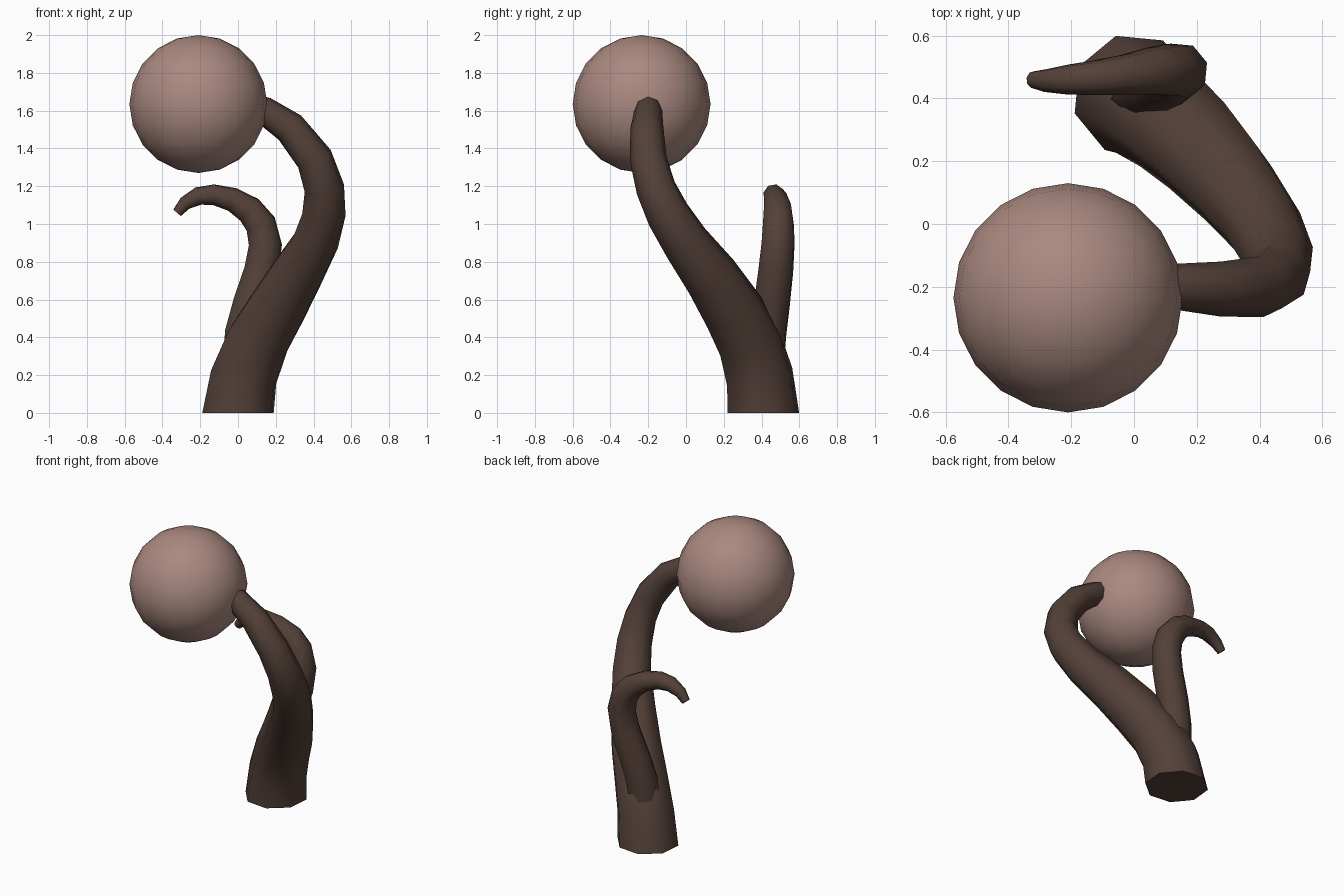
import bpy, bmesh, math
from mathutils import Vector, Quaternion

if "Cube" in bpy.data.objects:
    bpy.data.objects.remove(bpy.data.objects["Cube"])


def material(name, rgb):
    m = bpy.data.materials.new(name)
    m.diffuse_color = (*rgb, 1)
    m.use_nodes = True
    m.node_tree.nodes["Principled BSDF"].inputs["Base Color"].default_value = m.diffuse_color
    return m


bark = material("dark brown", (0.088, 0.052, 0.041))
foliage = material("dusty pink", (0.40, 0.25, 0.215))


def finish(name, bm, mat, angle):
    bmesh.ops.recalc_face_normals(bm, faces=bm.faces)
    mesh = bpy.data.meshes.new(name)
    bm.to_mesh(mesh)
    bm.free()
    mesh.materials.append(mat)
    ob = bpy.data.objects.new(name, mesh)
    bpy.context.collection.objects.link(ob)
    bpy.ops.object.select_all(action='DESELECT')
    ob.select_set(True)
    bpy.context.view_layer.objects.active = ob
    bpy.ops.object.shade_smooth_by_angle(angle=math.radians(angle))
    return ob


def tapered_tube(name, stations, mat, sides=8, phase=17):
    """Octagonal tube swept along (x, y, z, radius) stations without twist."""
    bm = bmesh.new()
    pts = [Vector(s[:3]) for s in stations]
    tangent = Vector((0, 0, 1))
    a = math.radians(phase)
    u = Vector((math.cos(a), math.sin(a), 0))
    rings = []
    for i, p in enumerate(pts):
        if i > 0:
            nxt = pts[min(i + 1, len(pts) - 1)]
            t = ((p - pts[i - 1]).normalized() + (nxt - p).normalized()).normalized()
            u = tangent.rotation_difference(t) @ u
            tangent = t
        r = stations[i][3] * 1.04
        rings.append([bm.verts.new(p + Quaternion(tangent, 2 * math.pi * k / sides) @ u * r)
                      for k in range(sides)])
    for lo, hi in zip(rings, rings[1:]):
        for k in range(sides):
            n = (k + 1) % sides
            bm.faces.new((lo[k], lo[n], hi[n], hi[k]))
    bm.faces.new(rings[0][::-1])
    bm.faces.new(rings[-1])
    return finish(name, bm, mat, 60)


# Main trunk, leaning forward and curling into the crown
tapered_tube("trunk", [
    (0, 0.41, 0, 0.19), (0.03, 0.39, 0.19, 0.178), (0.105, 0.335, 0.38, 0.168),
    (0.20, 0.25, 0.54, 0.158), (0.305, 0.135, 0.72, 0.142), (0.41, 0.0, 0.90, 0.122),
    (0.455, -0.095, 1.05, 0.112), (0.457, -0.16, 1.19, 0.102), (0.405, -0.20, 1.345, 0.094),
    (0.275, -0.207, 1.51, 0.084), (0.14, -0.20, 1.60, 0.071), (0.03, -0.20, 1.64, 0.06),
], bark)

# Bare side branch hooking over to the left
tapered_tube("side_branch", [
    (0.02, 0.42, 0.28, 0.10), (0.03, 0.432, 0.42, 0.10), (0.07, 0.455, 0.58, 0.096),
    (0.125, 0.475, 0.75, 0.093), (0.145, 0.487, 0.89, 0.088), (0.12, 0.49, 1.0, 0.083),
    (0.06, 0.487, 1.075, 0.075), (-0.03, 0.475, 1.13, 0.063), (-0.13, 0.465, 1.155, 0.054),
    (-0.21, 0.46, 1.148, 0.047), (-0.28, 0.457, 1.11, 0.036), (-0.322, 0.46, 1.06, 0.026),
], bark)

# Round crown
bm = bmesh.new()
bmesh.ops.create_uvsphere(bm, u_segments=20, v_segments=10, radius=0.365)
bmesh.ops.translate(bm, verts=bm.verts, vec=(-0.21, -0.235, 1.635))
finish("crown", bm, foliage, 60)
